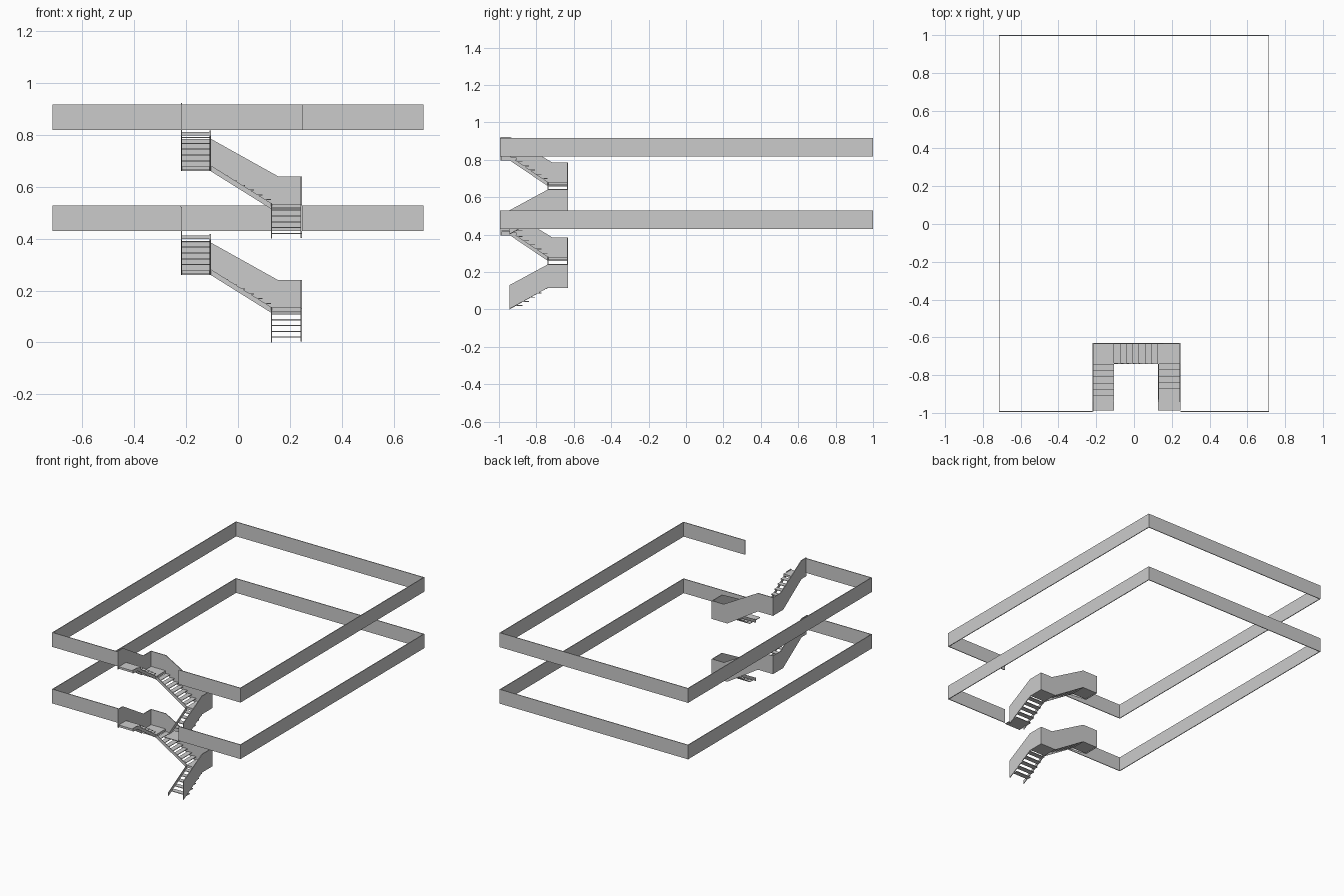
import bpy, bmesh
from mathutils import Vector

if "Cube" in bpy.data.objects:
    bpy.data.objects.remove(bpy.data.objects["Cube"])

X0, X1, X2, X3 = -0.22, -0.105, 0.127, 0.246   # stair plan lines
YB, YI, YF = -0.63, -0.74, -0.987              # back, inner, front
T = 0.005                                      # sheet thickness


def finish(name, bm):
    bmesh.ops.recalc_face_normals(bm, faces=bm.faces)
    me = bpy.data.meshes.new(name)
    bm.to_mesh(me)
    bm.free()
    ob = bpy.data.objects.new(name, me)
    bpy.context.collection.objects.link(ob)


def box(bm, a, b):
    ret = bmesh.ops.create_cube(bm, size=1)
    a, b = Vector(a), Vector(b)
    for v in ret["verts"]:
        v.co = Vector([(a[i] + b[i]) / 2 + v.co[i] * (b[i] - a[i]) for i in range(3)])


def sheet(bm, axis, pos, profile, z, t=T):
    """Upright sheet: profile of (horizontal, z), extruded by t along axis."""
    pts = [(pos, h, z + v) if axis == "x" else (h, pos, z + v) for h, v in profile]
    f = bm.faces.new([bm.verts.new(p) for p in pts])
    r = bmesh.ops.extrude_face_region(bm, geom=[f])
    d = (t, 0, 0) if axis == "x" else (0, t, 0)
    bmesh.ops.translate(bm, vec=d, verts=[v for v in r["geom"] if isinstance(v, bmesh.types.BMVert)])


def ring(name, z0, z1):
    # floor-edge band with an opening for the stair
    bm = bmesh.new()
    w = 0.716
    box(bm, (-w, -0.995, z0), (-w + T, 1, z1))
    box(bm, (w - T, -0.995, z0), (w, 1, z1))
    box(bm, (-w, 1 - T, z0), (w, 1, z1))
    box(bm, (-w, -0.995, z0), (X0, -0.995 + T, z1))
    box(bm, (X3, -0.995, z0), (w, -0.995 + T, z1))
    finish(name, bm)


def stair(name, z, upper):
    # solid outer balustrades
    bm = bmesh.new()
    sheet(bm, "x", X3 - T, [(-0.943, 0.003), (YI, 0.115), (YB, 0.115), (YB, 0.24),
                            (YI, 0.24), (-0.943, 0.13)], z)
    sheet(bm, "y", YB - T, [(X3, 0.115), (X2, 0.115), (X1, 0.26), (X0, 0.26), (X0, 0.385),
                            (X1, 0.385), (0.155, 0.24), (X3, 0.24)], z)
    sheet(bm, "x", X0, [(YB, 0.26), (YI, 0.26), (-0.94, 0.395), (-0.993, 0.395),
                        (-0.993, 0.522), (-0.94, 0.522), (-0.715, 0.385), (YB, 0.385)], z)
    finish(name + "_balustrade", bm)

    # inner stringers
    bm = bmesh.new()
    sheet(bm, "x", X2, [(-0.943, 0.0), (YI, 0.115), (YI, 0.137), (-0.943, 0.022)], z)
    sheet(bm, "y", YI, [(X2, 0.115), (X1, 0.26), (X1, 0.282), (X2, 0.137)], z)
    sheet(bm, "x", X1 - T, [(YI, 0.26), (-0.94, 0.395), (YF, 0.395), (YF, 0.417),
                            (-0.94, 0.417), (YI, 0.282)], z)
    finish(name + "_stringers", bm)

    # open treads and landings
    bm = bmesh.new()
    h, p = 0.004, 0.0335
    for i in range(6):
        y = YI - p * i
        if i < 5:
            zt = z + 0.134 - 0.0223 * (i + 1)
            front = YF if upper and i == 4 else y - p
            box(bm, (X2, front, zt - h), (X3, y, zt))
            zt = z + 0.28 + 0.0223 * (i + 1)
            box(bm, (X0, y - p, zt - h), (X1, y, zt))
    n = 7
    q = (X2 - X1) / n
    for i in range(n):
        zt = z + 0.134 + 0.0183 * (i + 1)
        box(bm, (X2 - q * (i + 1), YI, zt - h), (X2 - q * i, YB, zt))
    box(bm, (X2, YI, z + 0.118), (X3, YB, z + 0.134))
    box(bm, (X0, YI, z + 0.264), (X1, YB, z + 0.28))
    box(bm, (X0, YF, z + 0.398), (X1, YI - p * 5, z + 0.412))
    finish(name + "_treads", bm)


ring("lower_floor_band", 0.43, 0.528)
ring("upper_floor_band", 0.818, 0.917)
stair("lower_stair", 0.0, False)
stair("upper_stair", 0.4, True)
